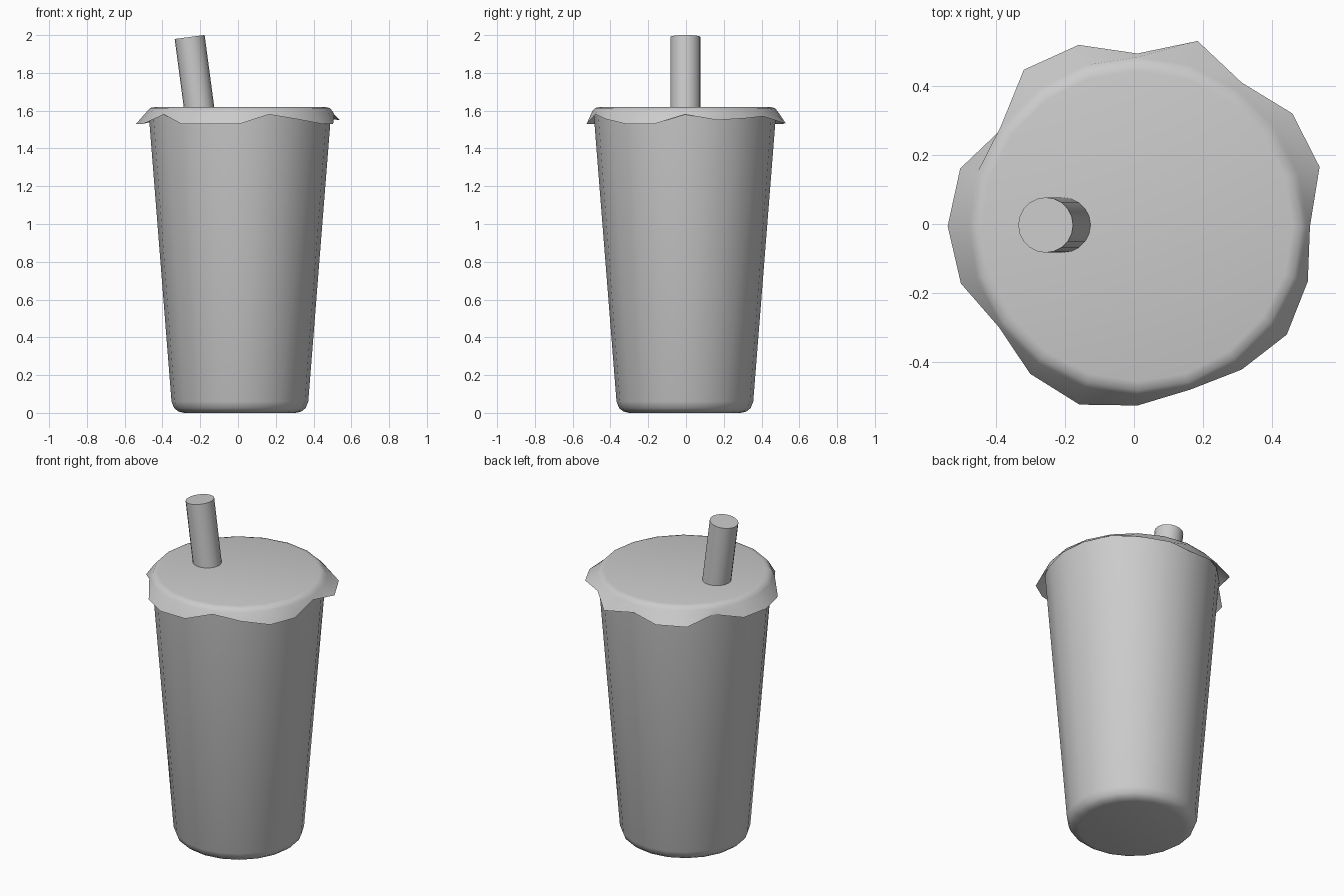
import bpy, bmesh
from math import cos, sin, tau, radians
from mathutils import Vector, Matrix

if "Cube" in bpy.data.objects:
    bpy.data.objects.remove(bpy.data.objects["Cube"])

SIDES = 20
CX, CY = 0.01, -0.006   # cup axis


def loft(name, rings, cap_first=False, cap_last=False, angle=40):
    """Skin a list of equal-length point rings, ordered bottom to top."""
    bm = bmesh.new()
    rows = [[bm.verts.new(p) for p in ring] for ring in rings]
    for a, b in zip(rows, rows[1:]):
        n = len(a)
        for i in range(n):
            j = (i + 1) % n
            bm.faces.new((a[i], a[j], b[j], b[i]))
    if cap_first:
        bm.faces.new(rows[0][::-1])
    if cap_last:
        bm.faces.new(rows[-1])
    mesh = bpy.data.meshes.new(name)
    bm.to_mesh(mesh)
    bm.free()
    obj = bpy.data.objects.new(name, mesh)
    bpy.context.collection.objects.link(obj)
    bpy.ops.object.select_all(action='DESELECT')
    obj.select_set(True)
    bpy.context.view_layer.objects.active = obj
    bpy.ops.object.shade_smooth_by_angle(angle=radians(angle))
    return obj


def ring(radii, heights):
    """Ring around the cup axis; each argument is one value or one per side."""
    r = radii if isinstance(radii, list) else [radii] * SIDES
    z = heights if isinstance(heights, list) else [heights] * SIDES
    return [(CX + r[i] * cos(tau * i / SIDES), CY + r[i] * sin(tau * i / SIDES), z[i])
            for i in range(SIDES)]


# Tapered cup with rounded foot
profile = [(0.295, 0.0), (0.325, 0.007), (0.348, 0.025), (0.362, 0.06), (0.484, 1.6)]
loft("cup", [ring(r, z) for r, z in profile], cap_first=True)

# Lid with a rounded rim and an uneven, flared skirt
skirt_r = [0.50, 0.555, 0.555, 0.514, 0.564, 0.50, 0.552, 0.56, 0.483, 0.54,
           0.55, 0.538, 0.497, 0.529, 0.544, 0.52, 0.498, 0.514, 0.535, 0.519]
skirt_z = [1.58, 1.55, 1.56, 1.57, 1.53, 1.55, 1.53, 1.53, 1.56, 1.53,
           1.53, 1.53, 1.58, 1.53, 1.53, 1.53, 1.58, 1.555, 1.53, 1.53]
loft("lid", [ring(skirt_r, skirt_z), ring(0.49, 1.598), ring(0.476, 1.614), ring(0.45, 1.62)],
     cap_last=True, angle=60)

# Leaning straw
tilt = Matrix.Rotation(radians(-7.6), 3, 'Y')
top = Vector((-0.256, -0.003, 1.99))


def straw_ring(depth):
    return [top + tilt @ Vector((0.08 * cos(tau * i / SIDES), 0.08 * sin(tau * i / SIDES), -depth))
            for i in range(SIDES)]


loft("straw", [straw_ring(0.39), straw_ring(0)], cap_first=True, cap_last=True)
